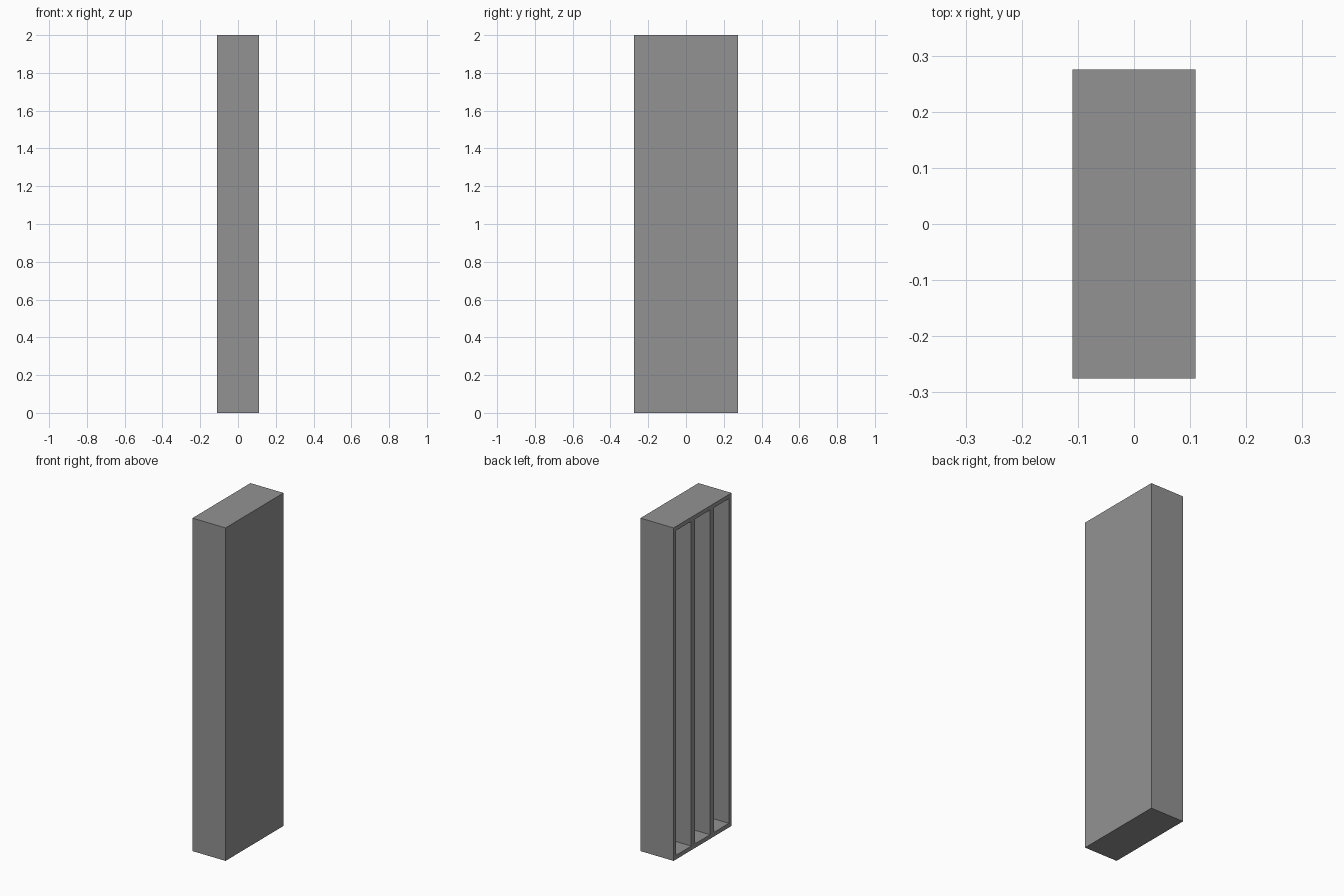
import bpy

default = bpy.data.objects.get("Cube")
if default:
    bpy.data.objects.remove(default, do_unlink=True)

# Overall size and wall thicknesses
WIDTH, DEPTH, HEIGHT = 0.22, 0.55, 2.0
RIM, BACK, DIVIDER = 0.025, 0.025, 0.036
SLOTS = 3

grey = bpy.data.materials.new("mid_grey")
grey.use_nodes = True
colour = (0.29, 0.29, 0.29, 1)
grey.diffuse_color = colour
grey.node_tree.nodes["Principled BSDF"].inputs["Base Color"].default_value = colour


def box(name, low, high):
    centre = [(a + b) / 2 for a, b in zip(low, high)]
    bpy.ops.mesh.primitive_cube_add(size=1, location=centre)
    obj = bpy.context.object
    obj.name = name
    obj.scale = [b - a for a, b in zip(low, high)]
    bpy.ops.object.transform_apply(location=True, rotation=False, scale=True)
    obj.data.materials.append(grey)
    return obj


# Solid cabinet body
cabinet = box("cabinet_body",
              (-WIDTH / 2, -DEPTH / 2, 0),
              (WIDTH / 2, DEPTH / 2, HEIGHT))

# Tall compartments, open on the right side
slot = (DEPTH - 2 * RIM - (SLOTS - 1) * DIVIDER) / SLOTS
for i in range(SLOTS):
    y = -DEPTH / 2 + RIM + i * (slot + DIVIDER)
    cutter = box("compartment_cutter",
                 (-WIDTH, y, RIM),
                 (WIDTH / 2 - BACK, y + slot, HEIGHT - RIM))
    cutter.hide_render = True
    bpy.context.view_layer.objects.active = cabinet
    cut = cabinet.modifiers.new("compartment", "BOOLEAN")
    cut.operation = "DIFFERENCE"
    cut.solver = "EXACT"
    cut.object = cutter
    bpy.ops.object.modifier_apply(modifier=cut.name)
    bpy.data.objects.remove(cutter, do_unlink=True)
